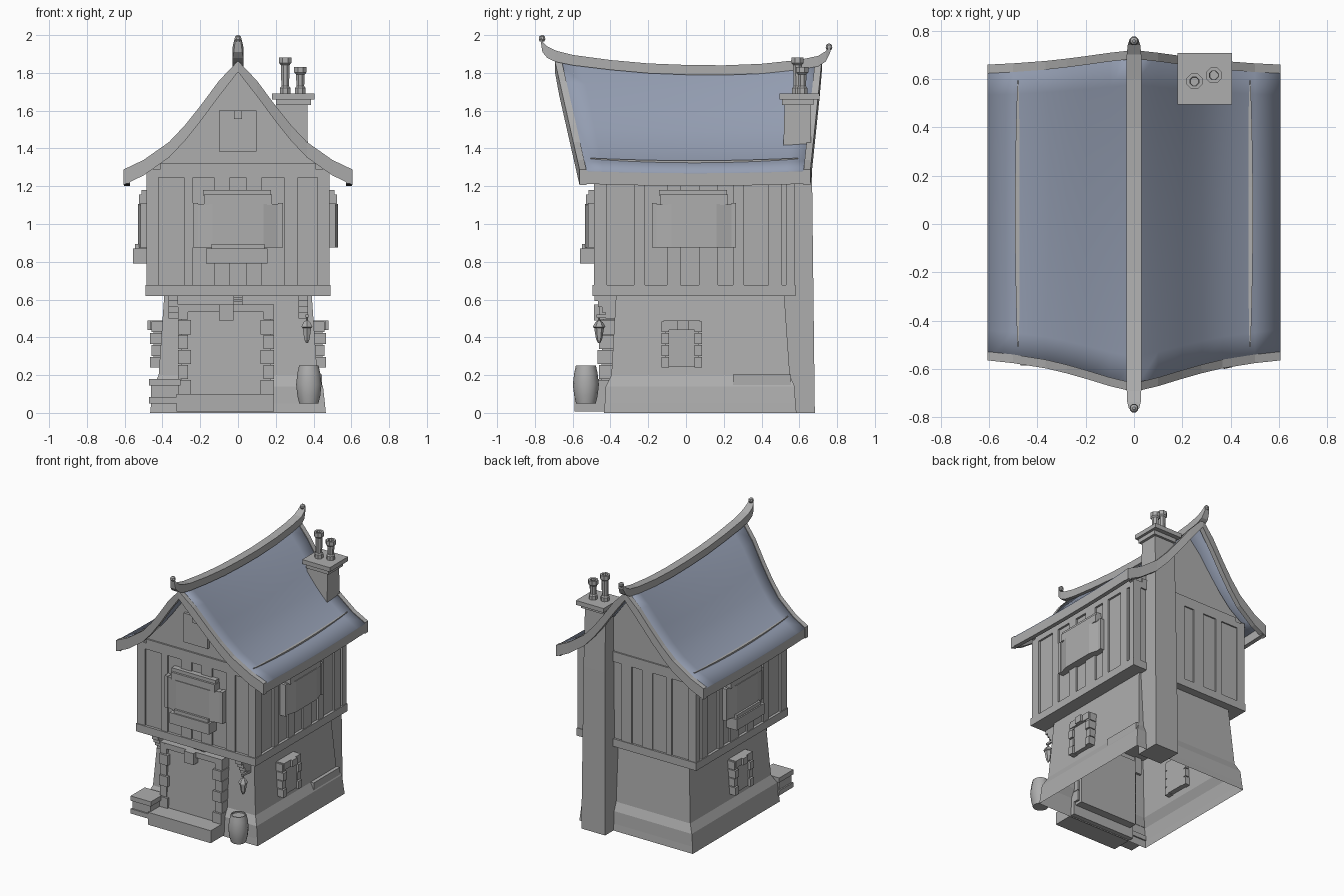
import bpy, bmesh, math

if "Cube" in bpy.data.objects:
    bpy.data.objects.remove(bpy.data.objects["Cube"])


def material(name, rgb):
    m = bpy.data.materials.new(name)
    m.diffuse_color = (*rgb, 1)
    m.use_nodes = True
    m.node_tree.nodes["Principled BSDF"].inputs["Base Color"].default_value = m.diffuse_color
    return m


GREY = material("stone grey", (0.42, 0.42, 0.42))
BLUE = material("slate blue", (0.30, 0.345, 0.45))


def finish(name, bm, mat=GREY, smooth=None):
    bmesh.ops.recalc_face_normals(bm, faces=bm.faces)
    me = bpy.data.meshes.new(name)
    bm.to_mesh(me)
    bm.free()
    me.materials.append(mat)
    ob = bpy.data.objects.new(name, me)
    bpy.context.collection.objects.link(ob)
    if smooth:
        bpy.ops.object.select_all(action='DESELECT')
        bpy.context.view_layer.objects.active = ob
        ob.select_set(True)
        bpy.ops.object.shade_smooth_by_angle(angle=math.radians(smooth))
    return ob


def loft(name, rings, caps=(True, True), mat=GREY, smooth=None):
    """Skin a row of equal closed rings of points."""
    bm = bmesh.new()
    vs = [[bm.verts.new(p) for p in r] for r in rings]
    n = len(vs[0])
    for a, b in zip(vs, vs[1:]):
        for i in range(n):
            j = (i + 1) % n
            bm.faces.new((a[i], a[j], b[j], b[i]))
    if caps[0]:
        bm.faces.new(vs[0])
    if caps[1]:
        bm.faces.new(vs[-1])
    return finish(name, bm, mat, smooth)


def rect(x0, x1, y0, y1, z):
    return [(x0, y0, z), (x1, y0, z), (x1, y1, z), (x0, y1, z)]


def box(name, x0, x1, y0, y1, z0, z1):
    return loft(name, [rect(x0, x1, y0, y1, z0), rect(x0, x1, y0, y1, z1)])


def prism(name, pts, z0, z1):
    return loft(name, [[(x, y, z) for x, y in pts] for z in (z0, z1)])


def lathe(name, cx, cy, prof, n=8, smooth=None):
    return loft(name, [[(cx + r * math.cos(2 * math.pi * (i + .5) / n),
                         cy + r * math.sin(2 * math.pi * (i + .5) / n), z)
                        for i in range(n)] for r, z in prof], smooth=smooth)


# ---- lower storey: open-bottomed flared stone walls
loft("lower_walls", [rect(-h, h, y0, y1, z) for h, y0, y1, z in
     ((.465, -.435, .585, 0), (.46, -.43, .58, .05), (.45, -.425, .575, .14),
      (.42, -.395, .55, .2), (.39, -.37, .52, .63))], caps=(False, True))

# ---- upper storey: recessed walls, beams and posts
box("upper_walls", -.47, .47, -.475, .565, .63, 1.3)
box("bottom_beam", -.49, .49, -.495, .58, .62, .677)
for s, y0, y1 in (("front", -.487, -.46), ("back", .55, .575)):
    box(s + "_top_beam", -.485, .485, y0, y1, 1.245, 1.29)
    box(s + "_gable_beam", -.41, .41, y0, y1, 1.28, 1.32)
    for a, b in ((-.485, -.422), (-.285, -.237), (-.127, -.042),
                 (.042, .127), (.243, .317), (.422, .485)):
        box(s + "_post", a, b, y0, y1, .67, 1.25)
for s, x0, x1 in (("left", -.485, -.46), ("right", .46, .485)):
    box(s + "_top_beam", x0, x1, -.487, .575, 1.245, 1.30)
    for a, b in ((-.487, -.417), (-.274, -.216), (-.1, -.03), (.07, .17),
                 (.248, .306), (.438, .507), (.53, .575)):
        box(s + "_post", x0, x1, a, b, .67, 1.25)

# ---- bay windows, mapped onto each wall by (along, outward)
WALLS = {"front": lambda u, d: (u, -.475 - d),
         "right": lambda u, d: (.47 + d, u),
         "left": lambda u, d: (-.47 - d, u)}


def wall_prism(wall, name, pts, z0, z1):
    prism(wall + "_" + name, [WALLS[wall](u, d) for u, d in pts], z0, z1)


def slab(u0, u1, d):
    return [(u0, 0), (u1, 0), (u1, d), (u0, d)]


for wall, c, h, sill in (("front", 0, .225, True), ("right", .042, .21, False),
                         ("left", .042, .21, True)):
    wall_prism(wall, "bay", [(c - h, 0), (c + h, 0), (c + h, .035), (c + h - .09, .06),
                             (c - h + .09, .06), (c - h, .035)], .875, 1.105)
    for k in (-1, 1):
        wall_prism(wall, "bay_jamb", slab(c + k * h - .012, c + k * h + .012, .045), .875, 1.11)
    wall_prism(wall, "bay_lintel", slab(c - .18, c + .18, .055), 1.10, 1.155)
    wall_prism(wall, "bay_lintel_cap", slab(c - .185, c + .175, .04), 1.15, 1.18)
    if sill:
        wall_prism(wall, "flower_box", slab(c - .17, c + .155, .085), .79, .87)
        wall_prism(wall, "bay_ledge", slab(c - .14, c + .14, .075), .865, .895)

# ---- gable walls and attic window
HALF = [(.605, 1.285), (.5, 1.335), (.365, 1.43), (.28, 1.52), (.2, 1.62), (.1, 1.755)]
PROFILE = [(-x, z) for x, z in HALF] + [(0, 1.86)] + [(x, z) for x, z in HALF[::-1]]
for s, y0, y1 in (("front", -.475, -.45), ("back", .54, .565)):
    pts = [(-.47, 1.27)] + [(x, z - .055) for x, z in PROFILE[1:-1]] + [(.47, 1.27)]
    loft(s + "_gable", [[(x, y, z) for x, z in pts] for y in (y0, y1)])
box("attic_window", -.1, .097, -.495, -.46, 1.385, 1.60)
box("attic_keystone", -.02, .022, -.51, -.46, 1.555, 1.602)


# ---- roof: sagging sheet with raked ends
def roof_pt(x, z, u):
    f = (z - 1.285) / .575
    y0, y1 = -.56 - .13 * f, .655 + .06 * f
    return ((x, (y0 + y1) / 2 + u * (y1 - y0) / 2,
             z - (.012 + .048 * f) * (1 - u * u)))


bm = bmesh.new()
N = 10
grid = [[bm.verts.new(roof_pt(x, z, 2 * i / N - 1)) for i in range(N + 1)] for x, z in PROFILE]
for a, b in zip(grid, grid[1:]):
    for i in range(N):
        bm.faces.new((a[i], a[i + 1], b[i + 1], b[i]))
roof = finish("roof", bm, BLUE, 40)
if sum(p.normal.z for p in roof.data.polygons) < 0:
    roof.data.flip_normals()
sol = roof.modifiers.new("thickness", 'SOLIDIFY')
sol.thickness = .02
sol.offset = -1

# barge boards along the raked ends
for s, u, k in (("front", -1, -1), ("back", 1, 1)):
    rings = []
    for x, z in PROFILE:
        _, y, zz = roof_pt(x, z, u)
        o, i = y + k * .004, y - k * .032
        d = .055 if x == 0 else .078
        rings.append([(x, o, zz + .004), (x, i, zz + .004), (x, i, zz - d), (x, o, zz - d)])
    loft(s + "_barge_board", rings)

# fascia under the eaves, and the wall plate showing through each slope
for k in (-1, 1):
    rings, plate = [], []
    for i in range(N + 1):
        u = 2 * i / N - 1
        x, y, z = roof_pt(k * .603, 1.284, u)
        rings.append([(x, y, z - .002), (x - k * .03, y, z - .002),
                      (x - k * .03, y, z - .07), (x, y, z - .07)])
        _, y, z = roof_pt(k * .48, 1.349, u * .89)
        w = .002 + .010 * (1 - u * u)
        plate.append([(k * .48 - w, y, z - .015), (k * .48 + w, y, z - .015),
                      (k * .48 + w, y, z + .004), (k * .48 - w, y, z + .004)])
    loft("eave_fascia", rings)
    loft("wall_plate", plate)

# ridge beam sweeping up into curled tips: y, top z, depth, half width, lean
RIDGE = ((-.768, 1.99, .03, .016), (-.76, 1.965, .055, .022), (-.735, 1.94, .06, .028),
         (-.69, 1.918, .06, .03), (-.6, 1.895, .055, .03), (-.4, 1.868, .052, .03),
         (-.2, 1.85, .052, .03), (0, 1.842, .052, .03), (.2, 1.84, .052, .03),
         (.4, 1.848, .052, .03), (.6, 1.869, .052, .03), (.7, 1.89, .055, .03),
         (.74, 1.915, .055, .026), (.764, 1.945, .035, .018))
loft("ridge_beam", [[(-w, y, z - d), (w, y, z - d), (w, y, z), (-w, y, z)] for y, z, d, w in RIDGE])
lathe("front_ridge_knob", 0, -.762, [(.012, 1.965), (.019, 1.978), (.016, 1.992), (.006, 2.0)])
lathe("back_ridge_knob", 0, .757, [(.012, 1.92), (.019, 1.933), (.016, 1.947), (.006, 1.955)])

# ---- chimney at the back right
loft("chimney_stack", [rect(.185, .38, .50, .682, 0), rect(.195, .372, .51, .668, 1.2),
                       rect(.2, .367, .522, .658, 1.64)])
box("chimney_collar", .2, .387, .508, .675, 1.63, 1.662)
box("chimney_cap", .18, .406, .495, .708, 1.66, 1.692)
for x, y, top in ((.25, .59, 1.882), (.33, .615, 1.832)):
    lathe("chimney_pot", x, y, [(.03, 1.69), (.03, 1.72), (.022, 1.73), (.025, top - .04),
                                (.035, top - .03), (.035, top), (.02, top), (.018, top - .03)])

# ---- door with stone surround and step
loft("door", [rect(-.3, .175, -.455, -.34, .08), rect(-.3, .175, -.435, -.34, .57)])
for i in range(6):
    z, g = .1 + i * .079, .015 * (i % 2)
    for x0, x1 in ((-.318, -.25 - g), (.12 + g, .19)):
        box("door_stone", x0, x1, -.468 + g / 2, -.36, z, z + .075)
box("door_lintel", -.318, .19, -.46, -.36, .535, .575)
box("door_keystone", -.1, -.023, -.488, -.4, .49, .575)
box("door_step", -.325, .19, -.59, -.40, .008, .1)

# ---- lower side windows, side block
for k, s in ((-1, "left"), (1, "right")):
    def side_box(name, x, y0, y1, z0, z1):
        box(s + name, min(k * .38, k * x), max(k * .38, k * x), y0, y1, z0, z1)
    side_box("_low_window", .447, -.11, .065, .245, .485)
    for i in range(4):
        for y in (-.13, .045):
            side_box("_window_stone", .465 - .008 * (i % 2), y, y + .04, .24 + i * .0625, .297 + i * .0625)
    side_box("_window_head", .462, -.12, .075, .44, .49)
    side_box("_keystone", .478, -.045, .012, .44, .49)
box("side_block", .40, .446, .25, .555, .145, .202)

# ---- jetty brackets
for x, low in ((-.342, .5), (0, .575), (.345, .5)):
    steps = 4
    for i in range(steps):
        z1 = .622 - i * (.622 - low) / steps
        box("bracket", x - .025, x + .025, -.485 + i * .02, -.36, z1 - (.622 - low) / steps, z1)

# ---- lantern, barrel and crate
lathe("lantern", .365, -.46, [(.006, .37), (.014, .385), (.018, .4), (.026, .45), (.034, .455),
                              (.02, .48), (.006, .49), (.005, .52)], 6)
box("lantern_arm", .358, .372, -.475, -.38, .505, .52)
lathe("barrel", .375, -.53, [(.052, .05), (.062, .09), (.069, .15), (.062, .21), (.053, .25),
                             (.045, .25), (.045, .24)], 14, 50)
box("crate", -.46, -.315, -.575, -.43, .055, .17)
for z in (.05, .145):
    box("crate_band", -.47, -.305, -.585, -.42, z, z + .035)
